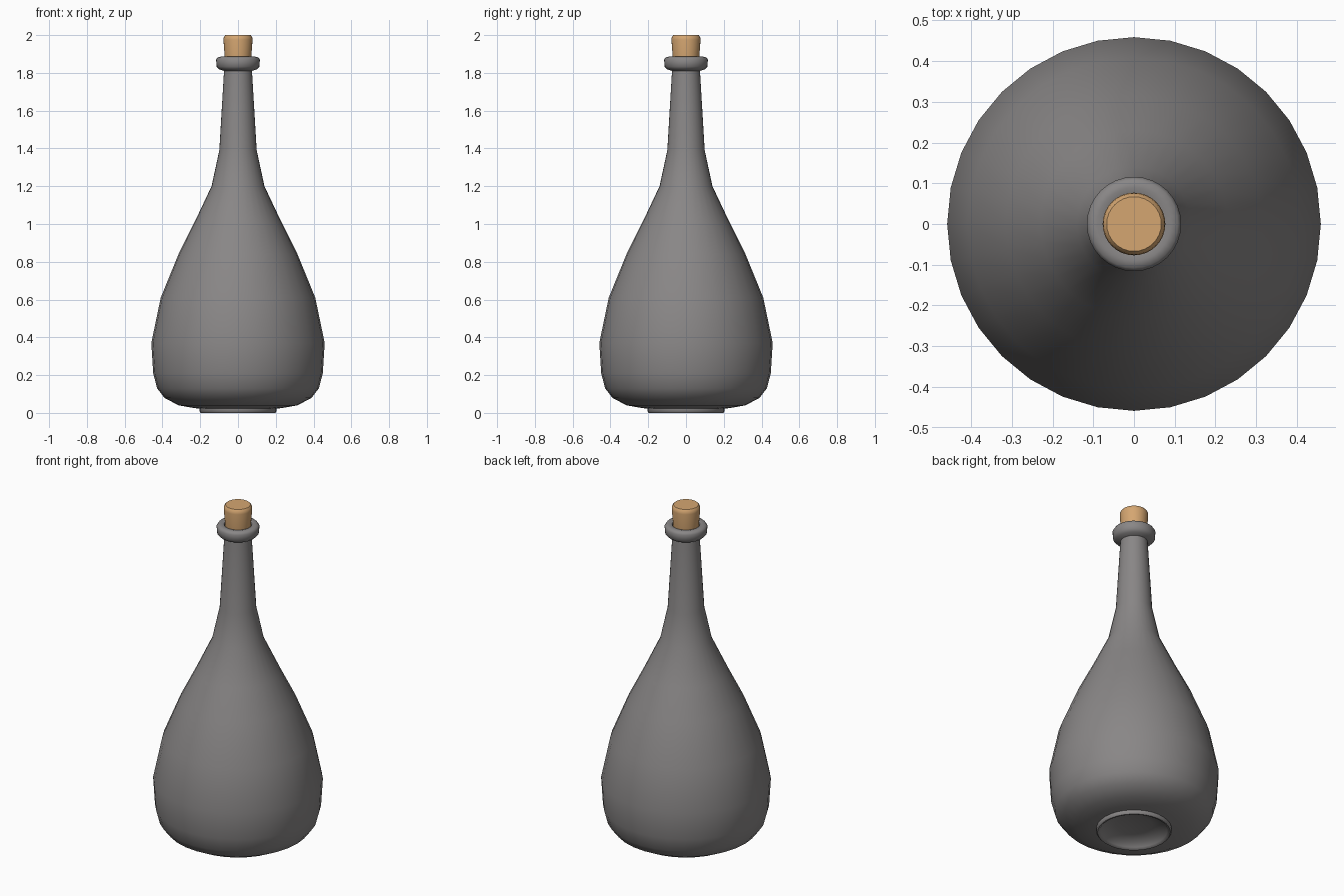
import bpy, bmesh, math

if "Cube" in bpy.data.objects:
    bpy.data.objects.remove(bpy.data.objects["Cube"])


def material(name, rgb):
    m = bpy.data.materials.new(name)
    m.diffuse_color = (*rgb, 1)
    m.use_nodes = True
    m.node_tree.nodes["Principled BSDF"].inputs["Base Color"].default_value = m.diffuse_color
    return m


def lathe(name, profile, mat, sides=32, angle=50):
    """Revolve (radius, height) points about z; radius 0 makes a pole."""
    bm = bmesh.new()
    rings = []
    for r, z in profile:
        n = 1 if r == 0 else sides
        rings.append([bm.verts.new((r * math.cos(2 * math.pi * i / sides),
                                    r * math.sin(2 * math.pi * i / sides), z)) for i in range(n)])
    for a, b in zip(rings, rings[1:]):
        for i in range(sides):
            j = (i + 1) % sides
            quad = [a[i % len(a)], a[j % len(a)], b[j % len(b)], b[i % len(b)]]
            bm.faces.new(list(dict.fromkeys(quad)))
    bmesh.ops.recalc_face_normals(bm, faces=bm.faces)
    me = bpy.data.meshes.new(name)
    bm.to_mesh(me)
    bm.free()
    me.materials.append(mat)
    ob = bpy.data.objects.new(name, me)
    bpy.context.collection.objects.link(ob)
    bpy.ops.object.select_all(action='DESELECT')
    ob.select_set(True)
    bpy.context.view_layer.objects.active = ob
    bpy.ops.object.shade_smooth_by_angle(angle=math.radians(angle))
    return ob


glass = material("grey glass", (0.25, 0.24, 0.24))
cork = material("tan cork", (0.66, 0.38, 0.165))

# Bottle: recessed base, foot ring, belly, neck and collar
lathe("bottle", [
    (0, 0.05), (0.10, 0.045), (0.16, 0.03), (0.18, 0.01), (0.187, 0.002), (0.197, 0), (0.204, 0.008),
    (0.204, 0.022), (0.24, 0.027), (0.315, 0.04), (0.39, 0.08), (0.428, 0.13),
    (0.449, 0.21), (0.459, 0.37), (0.409, 0.61), (0.315, 0.84), (0.23, 1.01),
    (0.14, 1.20), (0.099, 1.39), (0.074, 1.81), (0.098, 1.818), (0.113, 1.833),
    (0.116, 1.87), (0.108, 1.882), (0.09, 1.886), (0.075, 1.882), (0.066, 1.86), (0, 1.86)], glass)

# Tapered stopper
lathe("stopper", [
    (0, 1.80), (0.064, 1.80), (0.07, 1.88), (0.077, 1.975), (0.075, 1.99),
    (0.067, 2.0), (0, 2.0)], cork)
